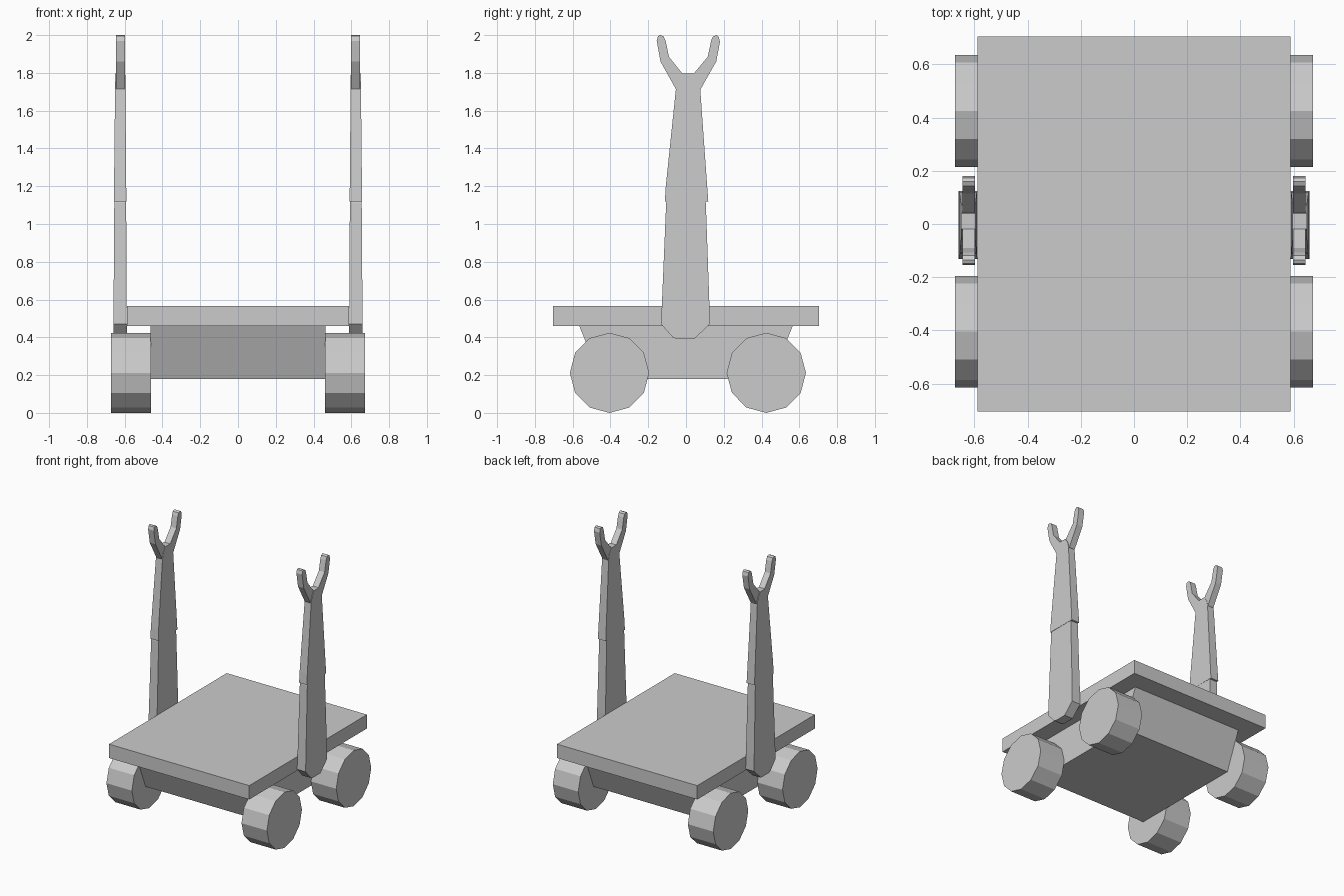
import bpy, bmesh, math

if "Cube" in bpy.data.objects:
    bpy.data.objects.remove(bpy.data.objects["Cube"])

grey = bpy.data.materials.new("plain_grey")
grey.diffuse_color = (0.6, 0.6, 0.6, 1)
grey.use_nodes = True
grey.node_tree.nodes["Principled BSDF"].inputs["Base Color"].default_value = grey.diffuse_color


def prism(name, profile, inner, outer, side=1):
    """Extrude a (y, z) profile along x; inner and outer give x at a height z."""
    bm = bmesh.new()
    a = [bm.verts.new((side * inner(z), y, z)) for y, z in profile]
    b = [bm.verts.new((side * outer(z), y, z)) for y, z in profile]
    n = len(profile)
    bm.faces.new(a)
    bm.faces.new(b)
    for i in range(n):
        j = (i + 1) % n
        bm.faces.new((a[i], a[j], b[j], b[i]))
    bmesh.ops.recalc_face_normals(bm, faces=bm.faces)
    mesh = bpy.data.meshes.new(name)
    bm.to_mesh(mesh)
    bm.free()
    mesh.materials.append(grey)
    obj = bpy.data.objects.new(name, mesh)
    bpy.context.collection.objects.link(obj)
    return obj


def flat(x):
    return lambda z: x


def taper(x0, z0, x1, z1):
    return lambda z: x0 + (x1 - x0) * (z - z0) / (z1 - z0)


# Flat deck and the tapered chassis under it
prism("deck", [(-.705, .46), (.705, .46), (.705, .565), (-.705, .565)],
      flat(-.588), flat(.588))
prism("chassis", [(-.45, .18), (.45, .18), (.565, .46), (-.565, .46)],
      flat(-.462), flat(.462))

# Post sections and fork, as side profiles
lower = [(-.132, .47), (-.07, .4), (-.05, .392), (.045, .392), (.125, .47),
         (.124, .57), (.105, 1.11), (.09, 1.18), (.04, 1.25), (-.04, 1.25),
         (-.09, 1.18), (-.105, 1.11)]
upper = [(-.112, 1.12), (.118, 1.12), (.112, 1.2), (.075, 1.72), (.065, 1.76),
         (.04, 1.797), (-.018, 1.797), (-.042, 1.76), (-.054, 1.71), (-.107, 1.2)]
fork = [(-.054, 1.715), (-.135, 1.86), (-.155, 1.97), (-.148, 1.995), (-.135, 2),
        (-.118, 1.992), (-.108, 1.97), (-.09, 1.885), (-.018, 1.795), (.04, 1.795),
        (.115, 1.885), (.133, 1.97), (.142, 1.992), (.16, 2), (.173, 1.992),
        (.18, 1.965), (.16, 1.86), (.078, 1.715)]

for side, label in ((-1, "left"), (1, "right")):
    prism(label + "_lower_post", lower, taper(.588, .39, .593, 1.25),
          taper(.66, .39, .654, 1.25), side)
    prism(label + "_upper_post", upper, taper(.591, 1.12, .597, 1.8),
          taper(.657, 1.12, .65, 1.8), side)
    prism(label + "_fork", fork, flat(.598), flat(.646), side)
    # Twelve-sided wheels
    for y, end in ((-.405, "front"), (.425, "rear")):
        ring = [(y + .21 * math.cos(math.radians(30 * i)),
                 .212 + .212 * math.sin(math.radians(30 * i))) for i in range(12)]
        prism(f"{label}_{end}_wheel", ring, flat(.46), flat(.673), side)
